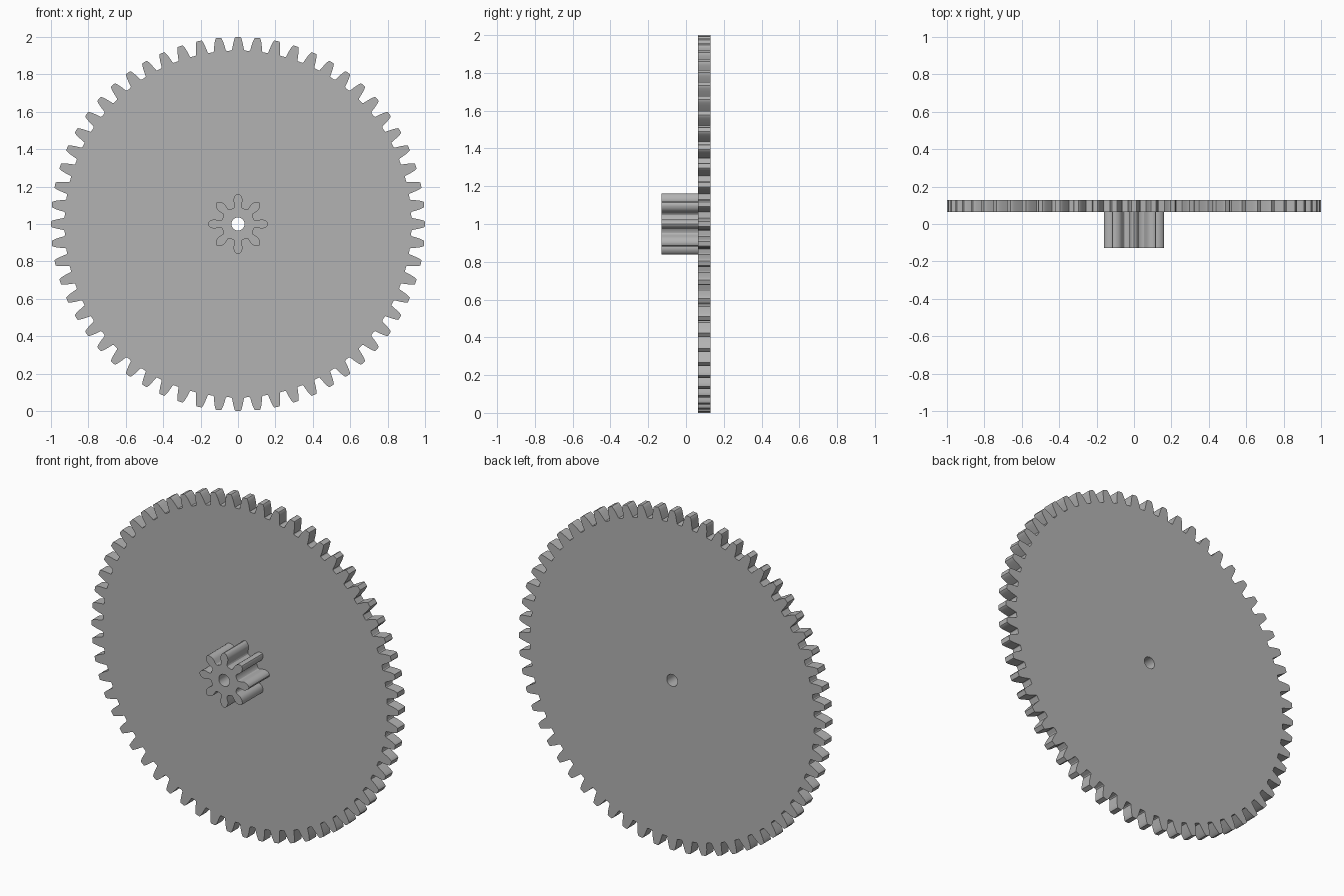
import bpy
import bmesh
from math import sin, cos, tau, pi

cube = bpy.data.objects.get("Cube")
if cube:
    bpy.data.objects.remove(cube)

MODULE = 1 / 31      # tooth size shared by both gears
BORE = 0.035
CENTRE_Z = 1.0

grey = bpy.data.materials.new("plain grey")
grey.use_nodes = True
grey.diffuse_color = (0.45, 0.45, 0.45, 1)
grey.node_tree.nodes["Principled BSDF"].inputs["Base Color"].default_value = (0.45, 0.45, 0.45, 1)


def gear_outline(teeth, flank):
    """Outline from one half tooth: (radius, half width) pairs in modules, root to tip."""
    tooth = [(r, -w) for r, w in flank]
    tooth += [(r, w) for r, w in reversed(flank) if w > 0]
    points = []
    for i in range(teeth):
        for r, w in tooth:
            a = pi / 2 - tau * i / teeth - w / r
            points.append((r * MODULE * cos(a), r * MODULE * sin(a)))
    return points


def make_gear(name, outline, front, back):
    """Extruded outline with a round bore through the middle."""
    bm = bmesh.new()
    hole = [(BORE * cos(tau * i / 32), BORE * sin(tau * i / 32)) for i in range(32)]
    edges = []
    for loop in (outline, hole):
        verts = [bm.verts.new((x, front, z + CENTRE_Z)) for x, z in loop]
        edges += [bm.edges.new((v, verts[i - 1])) for i, v in enumerate(verts)]
    bmesh.ops.triangle_fill(bm, edges=edges, use_beauty=True, use_dissolve=False)
    caps = bm.faces[:]
    new = bmesh.ops.extrude_face_region(bm, geom=caps, use_keep_orig=True)["geom"]
    moved = [g for g in new if isinstance(g, bmesh.types.BMVert)]
    bmesh.ops.translate(bm, verts=moved, vec=(0, back - front, 0))
    bmesh.ops.recalc_face_normals(bm, faces=bm.faces[:])
    mesh = bpy.data.meshes.new(name)
    bm.to_mesh(mesh)
    bm.free()
    mesh.materials.append(grey)
    obj = bpy.data.objects.new(name, mesh)
    bpy.context.collection.objects.link(obj)
    bpy.ops.object.select_all(action='DESELECT')
    obj.select_set(True)
    bpy.context.view_layer.objects.active = obj
    bpy.ops.object.shade_smooth_by_angle(angle=0.5)
    return obj


# Large wheel: tapered teeth with blunt tips
wheel_flank = [(28.75, 1.15), (28.85, 1.0), (29.3, 0.92), (30, 0.78),
               (30.5, 0.65), (30.9, 0.5), (31, 0.4)]
make_gear("large_gear_wheel", gear_outline(60, wheel_flank), 0.0645, 0.129)

# Small pinion: narrow-necked teeth with rounded tips
pinion_flank = [(2.72, 0.8), (2.8, 0.65), (3.0, 0.57), (3.4, 0.64), (3.8, 0.74),
                (4.1, 0.76), (4.4, 0.68), (4.7, 0.5), (4.9, 0.3), (5, 0)]
make_gear("small_pinion_gear", gear_outline(8, pinion_flank), -0.129, 0.0645)
